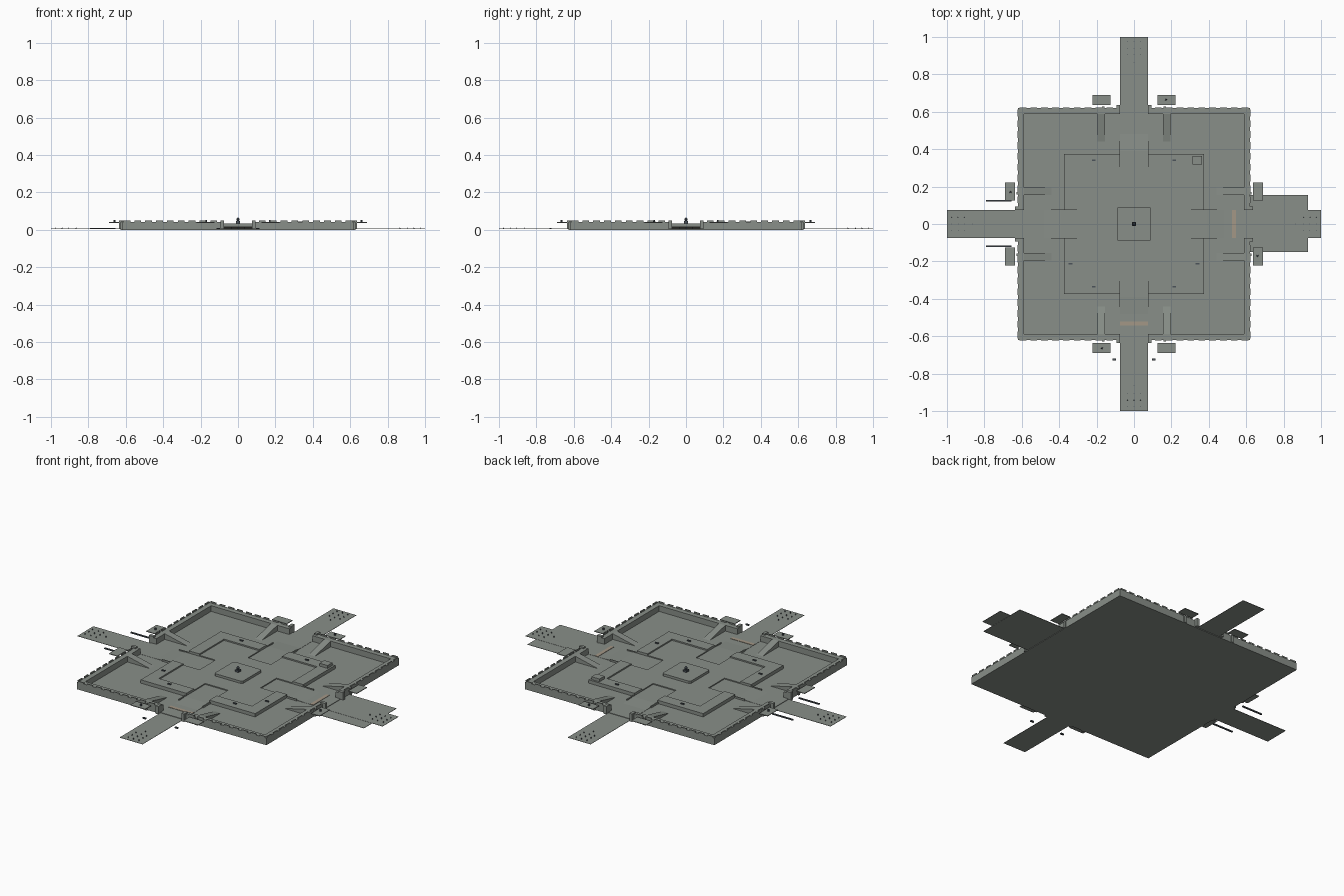
import bpy, bmesh, math
from mathutils import Matrix, Vector

if "Cube" in bpy.data.objects:
    bpy.data.objects.remove(bpy.data.objects["Cube"])


def colour(name, rgb):
    m = bpy.data.materials.new(name)
    m.diffuse_color = (*rgb, 1)
    m.use_nodes = True
    m.node_tree.nodes["Principled BSDF"].inputs["Base Color"].default_value = m.diffuse_color
    return m


STONE = colour("grey stone", (0.25, 0.275, 0.25))
TAN = colour("tan paving", (0.37, 0.31, 0.24))
DARK = colour("dark slate", (0.07, 0.085, 0.1))
QUARTERS = range(4)


class Part:
    """Collects simple solids into one named object."""

    def __init__(self, name, mat=STONE):
        self.name, self.mat, self.bm = name, mat, bmesh.new()

    def prism(self, pts, z0, z1, quarter=0):
        # z1 may be a function of the local (x, y) for sloping tops
        top = z1 if callable(z1) else (lambda x, y: z1)
        rot = Matrix.Rotation(quarter * math.pi / 2, 3, 'Z')
        n = len(pts)
        lo = [self.bm.verts.new(rot @ Vector((x, y, z0))) for x, y in pts]
        hi = [self.bm.verts.new(rot @ Vector((x, y, top(x, y)))) for x, y in pts]
        self.bm.faces.new(lo[::-1])
        self.bm.faces.new(hi)
        for i in range(n):
            j = (i + 1) % n
            self.bm.faces.new((lo[i], lo[j], hi[j], hi[i]))

    def box(self, x0, x1, y0, y1, z0, z1, quarter=0):
        self.prism([(x0, y0), (x1, y0), (x1, y1), (x0, y1)], z0, z1, quarter)

    def cone(self, x, y, z0, z1, r0, r1, sides=6):
        bmesh.ops.create_cone(self.bm, cap_ends=True, segments=sides, radius1=r0,
                              radius2=r1, depth=z1 - z0,
                              matrix=Matrix.Translation((x, y, (z0 + z1) / 2)))

    def done(self):
        bmesh.ops.recalc_face_normals(self.bm, faces=self.bm.faces)
        me = bpy.data.meshes.new(self.name)
        self.bm.to_mesh(me)
        self.bm.free()
        me.materials.append(self.mat)
        ob = bpy.data.objects.new(self.name, me)
        bpy.context.collection.objects.link(ob)
        return ob


FLOOR, WALL, GATE, EDGE, INNER = 0.008, 0.042, 0.075, 0.62, 0.588

# Ground slab of the fort
p = Part("ground_slab")
p.box(-EDGE, EDGE, -EDGE, EDGE, 0, FLOOR)
p.done()

# Curtain wall: four corner pieces leaving a gate in each side
p = Part("curtain_wall")
for q in QUARTERS:
    p.prism([(GATE, INNER), (INNER, INNER), (INNER, GATE), (EDGE, GATE),
             (EDGE, EDGE), (GATE, EDGE)], FLOOR, WALL, q)
p.done()

# Battlements along the outer wall edge
p = Part("battlements")
for q in QUARTERS:
    for s in (-1, 1):
        for i in range(9):
            c = s * (0.13 + i * 0.058)
            p.box(c - 0.018, c + 0.018, EDGE - 0.004, EDGE + 0.002, WALL, 0.05, q)
p.done()

# Gate posts and buttresses beside each gate
p = Part("gate_posts")
for q in QUARTERS:
    for s in (-1, 1):
        x = s * 0.084
        p.box(x - 0.009, x + 0.009, 0.605, 0.637, 0.003, 0.05, q)
        x = s * 0.165
        p.box(x - 0.007, x + 0.007, EDGE, 0.628, 0, WALL, q)
p.done()

# Sloping ramps up to the wall walk
p = Part("wall_ramps")
for q in QUARTERS:
    for s in (-1, 1):
        x = s * 0.175
        p.prism([(x - 0.021, 0.44), (x + 0.021, 0.44), (x + 0.021, INNER),
                 (x - 0.021, INNER)], FLOOR - 0.001,
                lambda x, y: FLOOR if y < 0.5 else WALL, q)
p.done()

# Approach roads outside the gates, with one wide forecourt
p = Part("approach_roads")
for q in QUARTERS:
    p.box(-GATE, GATE, EDGE, 1.0, 0.004, 0.006, q)
    p.box(-GATE, GATE, 0.48, EDGE, FLOOR - 0.002, FLOOR + 0.001, q)
p.done()
p = Part("forecourt")
p.box(EDGE, 0.93, -0.15, 0.155, 0.003, 0.005)
p.done()

# Ramps from the gates up to the raised court
p = Part("court_ramps")
for q in QUARTERS:
    p.prism([(-GATE, 0.39), (GATE, 0.39), (GATE, 0.48), (-GATE, 0.48)], FLOOR - 0.001,
            lambda x, y: 0.014 if y < 0.44 else FLOOR + 0.001, q)
    p.box(-GATE, GATE, 0.2, 0.39, FLOOR - 0.001, 0.014, q)
    for s in (-1, 1):
        x = s * (GATE + 0.003)
        p.box(x - 0.003, x + 0.003, 0.37, 0.44, FLOOR - 0.001, 0.018, q)
p.done()

# Inner court with a notch for each road
p = Part("inner_court")
outline = []
for q in QUARTERS:
    rot = Matrix.Rotation(-q * math.pi / 2, 2)
    for c in ((-GATE, 0.305), (-GATE, 0.2), (GATE, 0.2), (GATE, 0.305), (0.305, 0.305)):
        outline.append(tuple(rot @ Vector(c)))
p.prism(outline[::-1], FLOOR - 0.001, 0.02)
p.done()

# Raised ring around the court
p = Part("raised_ring")
for q in QUARTERS:
    p.prism([(GATE, 0.305), (0.305, 0.305), (0.305, GATE), (0.375, GATE),
             (0.375, 0.375), (GATE, 0.375)], FLOOR - 0.001, 0.028, q)
p.done()

# Corner hut and small fittings on the ring
p = Part("corner_hut")
p.box(0.312, 0.364, 0.318, 0.364, 0.028, 0.045)
p.done()
p = Part("ring_fittings", DARK)
for x, y in ((-0.215, 0.34), (0.215, 0.34), (-0.215, -0.335), (0.215, -0.335),
             (-0.34, -0.213), (0.34, -0.213)):
    p.box(x - 0.01, x + 0.01, y - 0.004, y + 0.004, 0.028, 0.034)
p.done()

# Central dais with clipped corners
p = Part("central_dais")
a, b = 0.092, 0.084
p.prism([(b, -a), (a, -b), (a, b), (b, a), (-b, a), (-a, b), (-a, -b), (-b, -a)],
        0.02, 0.034)
p.done()

# Monument on the dais
p = Part("monument", DARK)
p.box(-0.011, 0.011, -0.011, 0.011, 0.034, 0.046)
p.cone(0, 0, 0.046, 0.05, 0.006, 0.006, 8)
bmesh.ops.create_icosphere(p.bm, subdivisions=2, radius=0.009,
                           matrix=Matrix.Translation((0, 0, 0.056)))
p.done()

# Thin lookout platforms outside the walls
p = Part("lookout_platforms")
for q in QUARTERS:
    depth = (0.635, 0.69)
    for s in (-1, 1):
        x = s * 0.174
        p.box(x - 0.048, x + 0.048, *depth, 0.037, 0.041, q)
p.done()
p = Part("lookout_posts", DARK)
for x, y in ((0.17, 0.665), (-0.17, -0.665), (0.66, -0.17), (-0.66, 0.17)):
    p.cone(x, y, 0.041, 0.052, 0.006, 0.005)
p.done()

# Tan threshold strips behind two gates
p = Part("threshold_strips", TAN)
p.box(-GATE, GATE, -0.542, -0.521, FLOOR, FLOOR + 0.003)
p.box(0.525, 0.546, -GATE, GATE, FLOOR, FLOOR + 0.003)
p.done()

# Rails by the left gate and stones by the front gate
p = Part("side_rails", DARK)
for y in (-0.12, 0.125):
    p.box(-0.79, -0.655, y - 0.004, y + 0.004, 0.003, 0.01)
for x in (-0.105, 0.105):
    p.box(x - 0.01, x + 0.01, -0.73, -0.72, 0.003, 0.01)
p.done()

# Small studs at the far end of each road
p = Part("road_studs", DARK)
for q in QUARTERS:
    rot = Matrix.Rotation(q * math.pi / 2, 2)
    spots = [(x, y) for x in (-0.035, 0, 0.035) for y in (0.905, 0.94, 0.977)]
    for c in spots + [(0, 0.865)]:
        v = rot @ Vector(c)
        p.cone(v.x, v.y, 0.006, 0.013, 0.003, 0.002, 5)
p.done()
